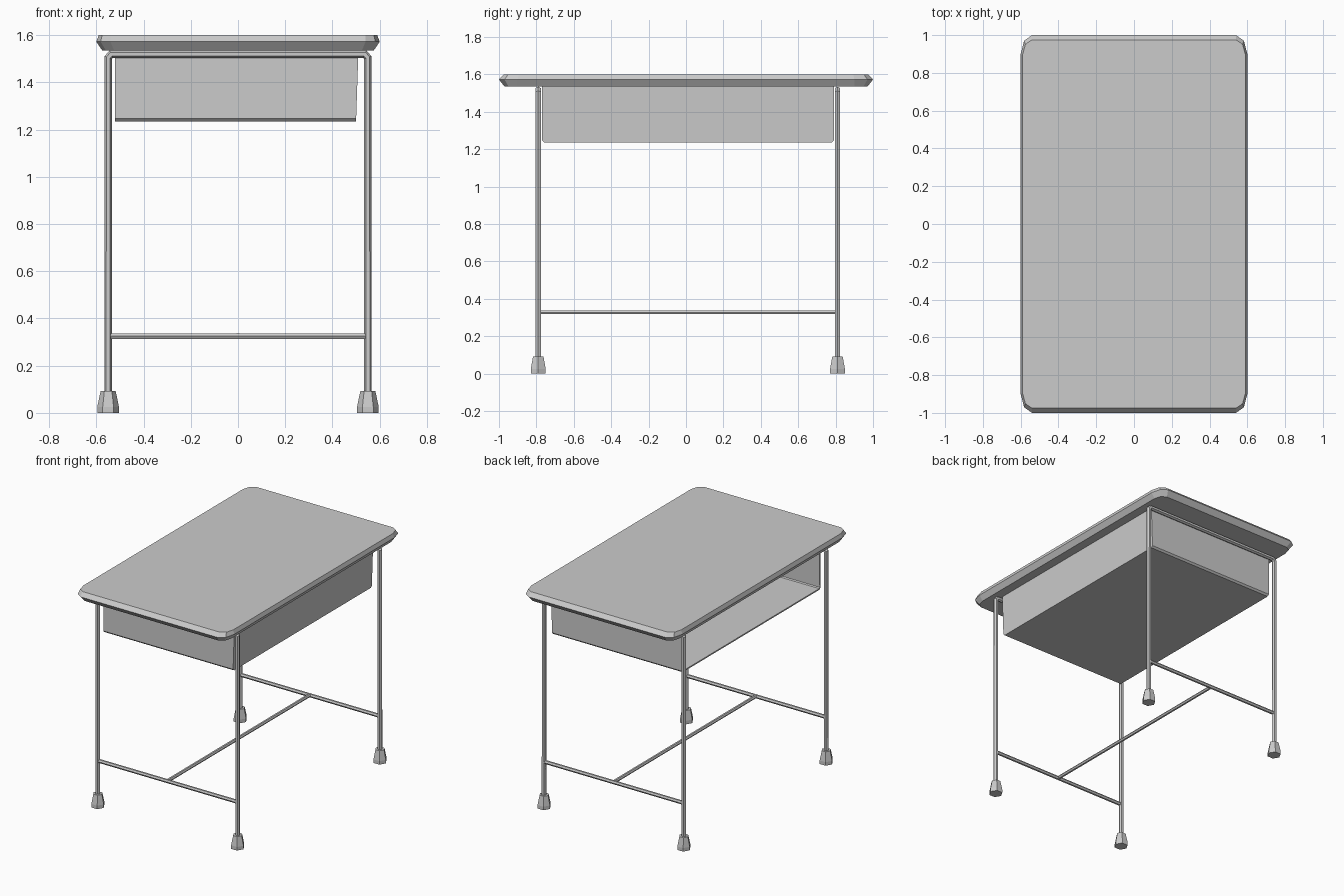
import bpy, bmesh
from math import cos, sin, tau

if "Cube" in bpy.data.objects:
    bpy.data.objects.remove(bpy.data.objects["Cube"])

LEG_X = 0.55
FRAME_Y = (-0.79, 0.81)


def make_object(name, bm):
    bmesh.ops.recalc_face_normals(bm, faces=bm.faces)
    mesh = bpy.data.meshes.new(name)
    bm.to_mesh(mesh)
    bm.free()
    ob = bpy.data.objects.new(name, mesh)
    bpy.context.collection.objects.link(ob)
    return ob


def loft(name, rings):
    """Capped solid through rings with equal point counts."""
    bm = bmesh.new()
    loops = [[bm.verts.new(p) for p in ring] for ring in rings]
    n = len(loops[0])
    for a, b in zip(loops, loops[1:]):
        for i in range(n):
            j = (i + 1) % n
            bm.faces.new((a[i], a[j], b[j], b[i]))
    bm.faces.new(loops[0])
    bm.faces.new(loops[-1])
    return make_object(name, bm)


def tube(name, points, radius):
    """Six-sided tube along a polyline."""
    curve = bpy.data.curves.new(name, 'CURVE')
    curve.dimensions = '3D'
    curve.bevel_depth = radius
    curve.bevel_resolution = 1
    curve.use_fill_caps = True
    spline = curve.splines.new('POLY')
    spline.points.add(len(points) - 1)
    for sp, p in zip(spline.points, points):
        sp.co = (*p, 1)
    spline.use_smooth = False
    ob = bpy.data.objects.new(name, curve)
    bpy.context.collection.objects.link(ob)
    return ob


def clipped_rect(hx, hy, z, cx, cy):
    """Rectangle with each corner cut by two facets."""
    k = 0.3
    corner = [(hx, hy - cy), (hx - k * cx, hy - k * cy), (hx - cx, hy)]
    pts = []
    for sx, sy in ((1, 1), (-1, 1), (-1, -1), (1, -1)):
        q = [(sx * x, sy * y, z) for x, y in corner]
        pts += q if sx * sy > 0 else q[::-1]
    return pts


# Table top with bevelled rim
loft("table_top", [
    clipped_rect(0.575, 0.97, 1.535, 0.05, 0.07),
    clipped_rect(0.60, 1.00, 1.572, 0.06, 0.10),
    clipped_rect(0.59, 0.975, 1.60, 0.05, 0.08),
])

# Storage tray: open on the -x side, closed above by the table top
bm = bmesh.new()
bmesh.ops.create_cube(bm, size=1)
for v in bm.verts:
    v.co = (-0.005 + v.co.x * 1.03, 0.01 + v.co.y * 1.56, 1.385 + v.co.z * 0.30)
    if v.co.x > 0 and v.co.z < 1.3:
        v.co.x -= 0.01
bm.normal_update()
bmesh.ops.delete(bm, geom=[f for f in bm.faces if f.normal.z > 0.9 or f.normal.x < -0.9],
                 context='FACES_ONLY')
folds = [e for e in bm.edges if len(e.link_faces) == 2
         and abs(e.verts[0].co.x - e.verts[1].co.x) > 0.5]
bmesh.ops.bevel(bm, geom=folds, offset=0.012, segments=1, affect='EDGES')
tray = make_object("storage_tray", bm)
# Keep normals pointing outwards so the sheet thickens inwards
if sum((f.center.z - 1.385) * f.normal.z for f in tray.data.polygons) < 0:
    tray.data.flip_normals()
sheet = tray.modifiers.new("sheet", 'SOLIDIFY')
sheet.thickness = 0.01
sheet.offset = -1

for side, y in zip(("front", "back"), FRAME_Y):
    # Bent tube forming two legs and the upper rail
    half = [(-LEG_X, y, 0.04), (-LEG_X, y, 1.505), (-0.537, y, 1.519)]
    tube(side + "_leg_frame", half + [(-x, yy, z) for x, yy, z in half[::-1]], 0.0165)
    # Lower cross rail
    tube(side + "_stretcher", [(-LEG_X, y, 0.325), (LEG_X, y, 0.325)], 0.013)
    # Tapered feet
    for label, x in (("left", -LEG_X), ("right", LEG_X)):
        loft(f"{side}_{label}_foot", [
            [(x + r * cos(tau * i / 6), y + r * sin(tau * i / 6), z) for i in range(6)]
            for r, z in ((0.046, 0.0), (0.046, 0.025), (0.032, 0.092))])

# Long rail joining the two cross rails
tube("long_stretcher", [(0, FRAME_Y[0], 0.328), (0, FRAME_Y[1], 0.328)], 0.012)
